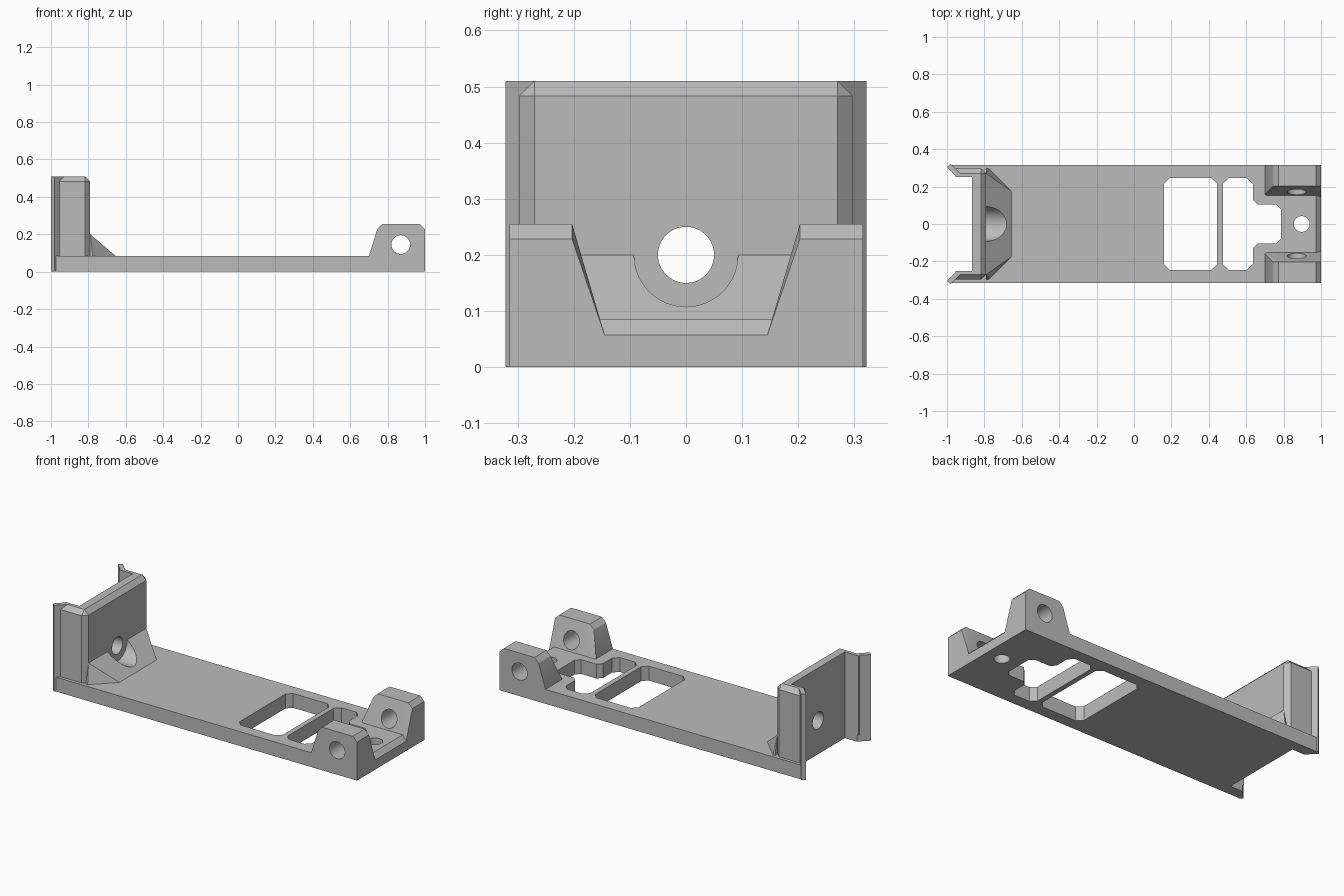
import bpy
import bmesh
import math

cube = bpy.data.objects.get("Cube")
if cube:
    bpy.data.objects.remove(cube)

grey = bpy.data.materials.new("light grey")
grey.use_nodes = True
grey.diffuse_color = (0.5, 0.5, 0.5, 1)
grey.node_tree.nodes["Principled BSDF"].inputs["Base Color"].default_value = (0.5, 0.5, 0.5, 1)


def finish(name, bm):
    bmesh.ops.recalc_face_normals(bm, faces=bm.faces)
    mesh = bpy.data.meshes.new(name)
    bm.to_mesh(mesh)
    bm.free()
    mesh.materials.append(grey)
    obj = bpy.data.objects.new(name, mesh)
    bpy.context.collection.objects.link(obj)
    return obj


def prism(name, outline, z0, z1):
    bm = bmesh.new()
    face = bm.faces.new([bm.verts.new((x, y, z0)) for x, y in outline])
    top = bmesh.ops.extrude_face_region(bm, geom=[face])["geom"]
    verts = [v for v in top if isinstance(v, bmesh.types.BMVert)]
    bmesh.ops.translate(bm, verts=verts, vec=(0, 0, z1 - z0))
    return finish(name, bm)


def hull(name, points):
    bm = bmesh.new()
    for p in points:
        bm.verts.new(p)
    bmesh.ops.convex_hull(bm, input=bm.verts)
    loose = [v for v in bm.verts if not v.link_faces]
    bmesh.ops.delete(bm, geom=loose, context="VERTS")
    bmesh.ops.dissolve_limit(bm, angle_limit=0.01, verts=bm.verts, edges=bm.edges)
    return finish(name, bm)


def cylinder(center, radius, depth, axis):
    rotation = {"x": (0, math.pi / 2, 0), "y": (math.pi / 2, 0, 0), "z": (0, 0, 0)}[axis]
    bpy.ops.mesh.primitive_cylinder_add(vertices=64, radius=radius, depth=depth,
                                        location=center, rotation=rotation)
    return bpy.context.object


def cut(obj, *cutters):
    bpy.ops.object.select_all(action="DESELECT")
    bpy.context.view_layer.objects.active = obj
    obj.select_set(True)
    for cutter in cutters:
        mod = obj.modifiers.new("cut", "BOOLEAN")
        mod.operation = "DIFFERENCE"
        mod.solver = "EXACT"
        mod.object = cutter
        bpy.ops.object.modifier_apply(modifier=mod.name)
        bpy.data.objects.remove(cutter)
    bpy.ops.object.shade_smooth_by_angle(angle=math.radians(25))


def mirrored(half):
    """Close a half outline (y > 0) with its reflection in y."""
    return half + [(x, -y) for x, y in reversed(half)]


# Base plate, notched at the channel end and bevelled at the other end
FLOOR = 0.085
base = prism("base_plate", mirrored([(-0.865, 0.25), (-0.945, 0.25), (-0.973, 0.315),
                                     (1, 0.315)]), 0, FLOOR)
end_bevel = hull("end_bevel_cutter", [(x, y, z) for y in (-0.5, 0.5)
                 for x, z in ((0.962, 0.095), (1.01, 0.095), (1.01, 0.047))])
window = prism("window_cutter", mirrored([(0.16, 0.215), (0.19, 0.245), (0.415, 0.245),
                                          (0.445, 0.215)]), -0.1, 0.2)
stepped = prism("stepped_window_cutter", mirrored(
    [(0.475, 0.215), (0.505, 0.245), (0.605, 0.245), (0.635, 0.215), (0.635, 0.13),
     (0.66, 0.105), (0.76, 0.105), (0.785, 0.08)]), -0.1, 0.2)
cut(base, end_bevel, window, stepped, cylinder((0.897, 0, 0), 0.042, 0.4, "z"))

# Pierced ears and flared wings, one pair each
for side, label in ((1, "left"), (-1, "right")):
    ear_points = []
    for x0, x1, inner, z in ((0.7, 1, 0.145, 0.057), (0.7, 1, 0.158, FLOOR),
                             (0.745, 1, 0.203, 0.18), (0.745, 1, 0.203, 0.228),
                             (0.772, 0.973, 0.203, 0.255)):
        ear_points += [(x, side * y, z) for x in (x0, x1) for y in (inner, 0.315)]
    ear = hull(label + "_ear", ear_points)
    cut(ear, cylinder((0.87, side * 0.25, 0.145), 0.05, 0.4, "y"))
    prism(label + "_wing", [(x, side * y) for x, y in
          ((-1, 0.304), (-0.98, 0.322), (-0.93, 0.272), (-0.945, 0.25))], 0, 0.51)

# Upright end wall: bevelled block hollowed into a channel
B = 0.027
wall_points = []
for z, inset in ((0.04, 0), (0.483, 0), (0.51, B)):
    for s in (-1, 1):
        wall_points += [(-0.955, s * (0.297 - inset), z),
                        (-0.79 - B, s * (0.297 - inset), z),
                        (-0.79 - inset, s * 0.27, z)]
wall = hull("end_wall", wall_points)
channel = prism("channel_cutter", mirrored([(-1.1, 0.25), (-0.865, 0.25)]), -0.1, 0.7)
cut(wall, channel, cylinder((-0.8, 0, 0.2), 0.05, 0.5, "x"))

# Sloped gusset with a flared foot and a round recess
gusset_points = []
for s in (-1, 1):
    gusset_points += [(-0.655, s * 0.175, FLOOR), (-0.777, s * 0.297, FLOOR),
                      (-0.79, s * 0.297, FLOOR), (-0.69, s * 0.17, 0.115),
                      (-0.79, s * 0.27, 0.115), (-0.79, s * 0.27, 0.2)]
gusset = hull("gusset", gusset_points)
cut(gusset, cylinder((-0.65, 0, 0.2), 0.0925, 0.4, "x"))
